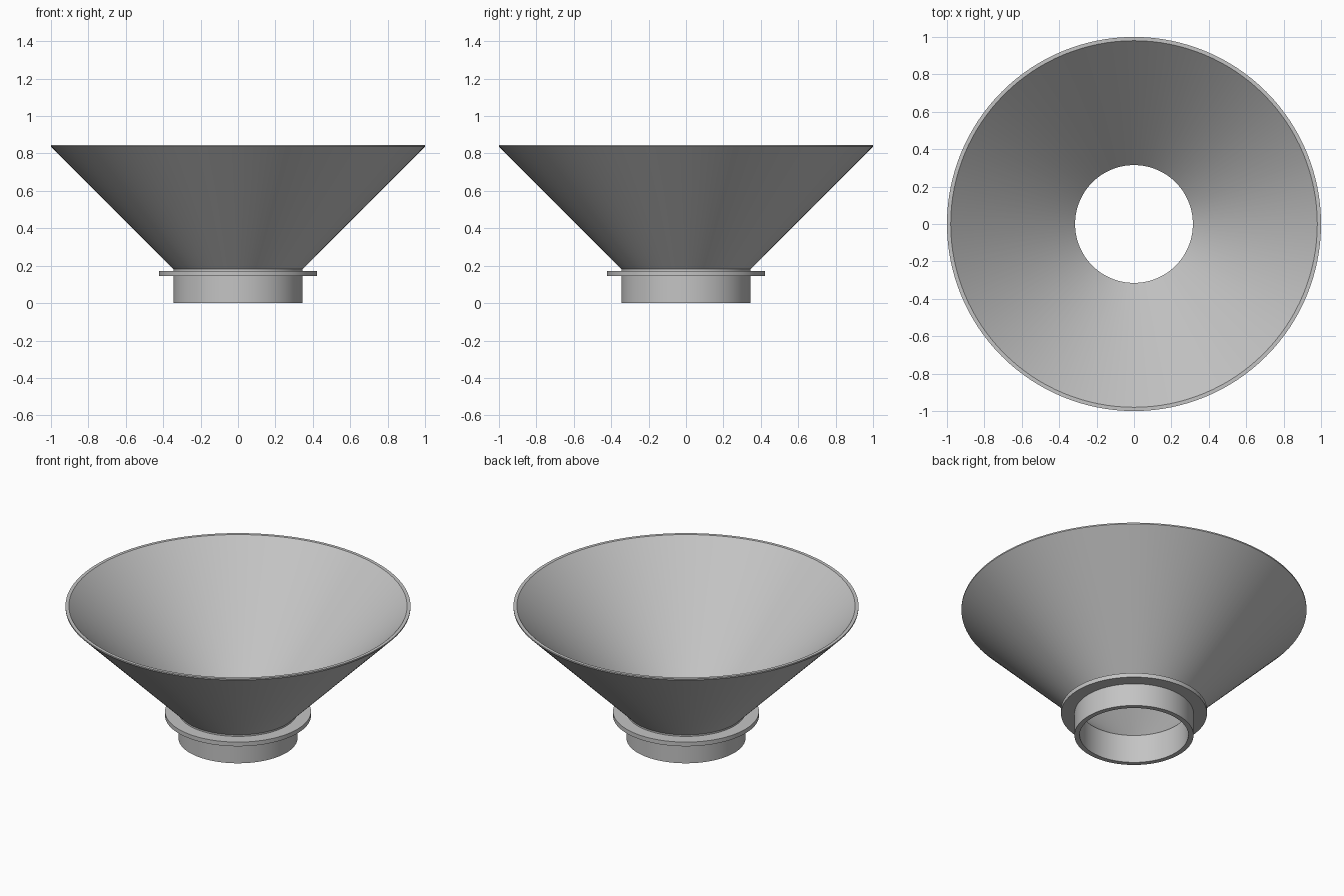
import bpy
import bmesh
import math

cube = bpy.data.objects.get("Cube")
if cube:
    bpy.data.objects.remove(cube, do_unlink=True)

SEGMENTS = 128

grey = bpy.data.materials.new("plain_grey")
grey.use_nodes = True
colour = (0.55, 0.55, 0.55, 1)
grey.diffuse_color = colour
grey.node_tree.nodes["Principled BSDF"].inputs["Base Color"].default_value = colour


def lathe(name, profile, material):
    """Revolve a closed (radius, height) outline around the z axis."""
    bm = bmesh.new()
    rings = []
    for i in range(SEGMENTS):
        a = math.tau * i / SEGMENTS
        rings.append([bm.verts.new((r * math.cos(a), r * math.sin(a), z))
                      for r, z in profile])
    count = len(profile)
    for i, ring in enumerate(rings):
        following = rings[(i + 1) % SEGMENTS]
        for j in range(count):
            k = (j + 1) % count
            bm.faces.new((ring[j], following[j], following[k], ring[k]))
    bmesh.ops.recalc_face_normals(bm, faces=bm.faces)
    mesh = bpy.data.meshes.new(name)
    bm.to_mesh(mesh)
    bm.free()
    mesh.materials.append(material)
    obj = bpy.data.objects.new(name, mesh)
    bpy.context.collection.objects.link(obj)
    bpy.ops.object.select_all(action="DESELECT")
    obj.select_set(True)
    bpy.context.view_layer.objects.active = obj
    bpy.ops.object.shade_smooth_by_angle(angle=math.radians(25))
    return obj


# Hollow funnel: spout, flange collar and flared cone in one outline
lathe("funnel", [
    (0.315, 0), (0.345, 0),              # spout end
    (0.345, 0.145), (0.423, 0.145),      # flange underside
    (0.423, 0.172), (0.345, 0.172),      # flange top
    (0.345, 0.182),                      # neck
    (1, 0.837), (1, 0.845),              # cone outside and lip
    (0.98, 0.845), (0.315, 0.18),        # rim and cone inside
], grey)
